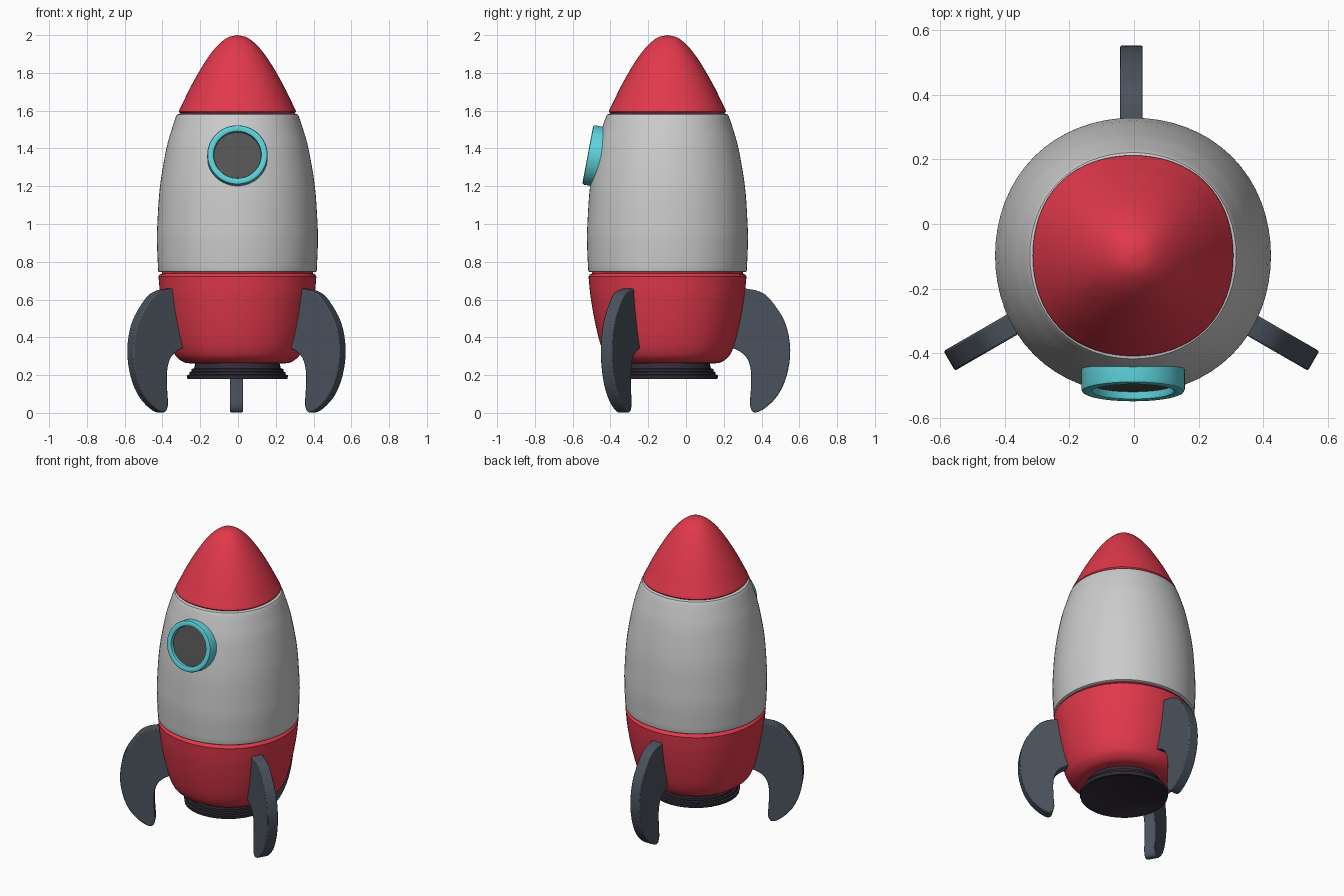
import bpy, bmesh
from math import sin, cos, pi, radians
from mathutils import Vector

if "Cube" in bpy.data.objects:
    bpy.data.objects.remove(bpy.data.objects["Cube"])

AXIS = Vector((-0.003, -0.098, 0))      # centre line of the rocket
RED, TEAL = (0.75, 0.04, 0.07, 1), (0.11, 0.64, 0.7, 1)
SLATE, DARK, GLASS = (0.07, 0.085, 0.11, 1), (0.03, 0.024, 0.037, 1), (0.09, 0.09, 0.09, 1)
materials = {}


def finish(name, bm, colour=None, angle=35):
    bmesh.ops.remove_doubles(bm, verts=bm.verts, dist=1e-5)
    bmesh.ops.recalc_face_normals(bm, faces=bm.faces)
    mesh = bpy.data.meshes.new(name)
    bm.to_mesh(mesh)
    bm.free()
    ob = bpy.data.objects.new(name, mesh)
    bpy.context.collection.objects.link(ob)
    if colour:
        if colour not in materials:
            materials[colour] = bpy.data.materials.new(name + "_colour")
            materials[colour].diffuse_color = colour
        mesh.materials.append(materials[colour])
    bpy.ops.object.select_all(action='DESELECT')
    ob.select_set(True)
    bpy.context.view_layer.objects.active = ob
    bpy.ops.object.shade_smooth_by_angle(angle=radians(angle))
    return ob


def smooth_path(pts, steps=5):
    """Catmull-Rom curve through the points."""
    p = [Vector(q) for q in pts]
    p = [2 * p[0] - p[1]] + p + [2 * p[-1] - p[-2]]
    out = []
    for a, b, c, d in zip(p, p[1:], p[2:], p[3:]):
        for i in range(steps):
            t = i / steps
            out.append(0.5 * (2 * b + (c - a) * t + (2 * a - 5 * b + 4 * c - d) * t * t
                              + (3 * b - a - 3 * c + d) * t ** 3))
    return [tuple(v) for v in out] + [tuple(pts[-1])]


def lathe(name, profile, colour=None, square=0.0, sides=64, closed=False):
    """Spin (radius, height) points; square bulges the diagonals a little."""
    bm = bmesh.new()
    rings = []
    for r, z in profile:
        ring = []
        for i in range(sides):
            a = 2 * pi * i / sides
            k = r * (1 + square * sin(2 * a) ** 2)
            ring.append(bm.verts.new((k * cos(a), k * sin(a), z)))
        rings.append(ring)
    pairs = list(zip(rings, rings[1:])) + ([(rings[-1], rings[0])] if closed else [])
    for lo, hi in pairs:
        for i in range(sides):
            j = (i + 1) % sides
            bm.faces.new((lo[i], lo[j], hi[j], hi[i]))
    ob = finish(name, bm, colour)
    ob.location = AXIS
    return ob


# Nose cone
nose = smooth_path([(0.308, 1.603), (0.285, 1.65), (0.25, 1.722), (0.2, 1.812),
                    (0.15, 1.89), (0.1, 1.95), (0.05, 1.988), (0, 2.0)])
lathe("nose_cone", [(0, 1.584), (0.295, 1.584), (0.305, 1.588), (0.31, 1.595)] + nose, RED, 0.03)

# Main body
side = smooth_path([(0.42, 0.755), (0.426, 0.9), (0.424, 1.0), (0.41, 1.2),
                    (0.376, 1.4), (0.345, 1.51), (0.325, 1.57)])
lathe("main_body", [(0, 0.745), (0.413, 0.745), (0.418, 0.748)] + side
      + [(0.319, 1.58), (0.305, 1.584), (0, 1.584)], None, 0.015)

# Lower hull
hull = smooth_path([(0.25, 0.262), (0.28, 0.267), (0.31, 0.285), (0.335, 0.315), (0.36, 0.38),
                    (0.388, 0.5), (0.408, 0.62), (0.417, 0.71)])
lathe("lower_hull", [(0, 0.262)] + hull
      + [(0.418, 0.722), (0.412, 0.732), (0.4, 0.738), (0.4, 0.75), (0, 0.75)], RED, 0.015)

# Stepped engine nozzle
lathe("engine_nozzle", [(0, 0.185), (0.24, 0.185), (0.248, 0.18), (0.265, 0.18), (0.268, 0.2),
                        (0.255, 0.203), (0.255, 0.216), (0.243, 0.219), (0.243, 0.232),
                        (0.23, 0.236), (0.22, 0.275), (0, 0.275)], DARK, 0.0, 32)

# Porthole frame and glass, tilted with the body surface
frame = lathe("window_frame", [(0.16, -0.13), (0.16, -0.01), (0.157, -0.003), (0.15, 0), (0.132, 0),
                               (0.127, -0.003), (0.125, -0.01), (0.125, -0.13)], TEAL, closed=True)
glass = lathe("window_glass", [(0, -0.1), (0.13, -0.1), (0.13, -0.025), (0, -0.025)], GLASS)
for ob in (frame, glass):
    ob.location = (AXIS.x, -0.52, 1.367)
    ob.rotation_euler.x = radians(79.3)

# Three curved fins: radius / height outline
outer = smooth_path([(0.425, 0.657), (0.485, 0.643), (0.542, 0.603), (0.622, 0.48), (0.65, 0.335),
                     (0.632, 0.2), (0.585, 0.095), (0.516, 0.025), (0.46, 0.003), (0.437, 0.04),
                     (0.441, 0.12), (0.442, 0.217), (0.426, 0.28), (0.395, 0.317), (0.355, 0.34)], 4)
outline = [(0.335, 0.345), (0.375, 0.66)] + outer
for name, deg in (("back_fin", 90), ("left_fin", 210), ("right_fin", 330)):
    bm = bmesh.new()
    face = bm.faces.new([bm.verts.new((r, -0.035, max(z, 0))) for r, z in outline])
    ext = bmesh.ops.extrude_face_region(bm, geom=[face])
    bmesh.ops.translate(bm, vec=(0, 0.07, 0),
                        verts=[g for g in ext['geom'] if isinstance(g, bmesh.types.BMVert)])
    fin = finish(name, bm, SLATE)
    fin.location = AXIS + Vector((-0.005, 0, 0))
    fin.rotation_euler.z = radians(deg)
    bevel = fin.modifiers.new("edge", 'BEVEL')
    bevel.width, bevel.segments, bevel.limit_method = 0.006, 2, 'ANGLE'
    bevel.angle_limit = radians(50)

for m in bpy.data.materials:
    if m.users and not m.is_grease_pencil:
        m.use_nodes = True
        m.node_tree.nodes["Principled BSDF"].inputs["Base Color"].default_value = m.diffuse_color
